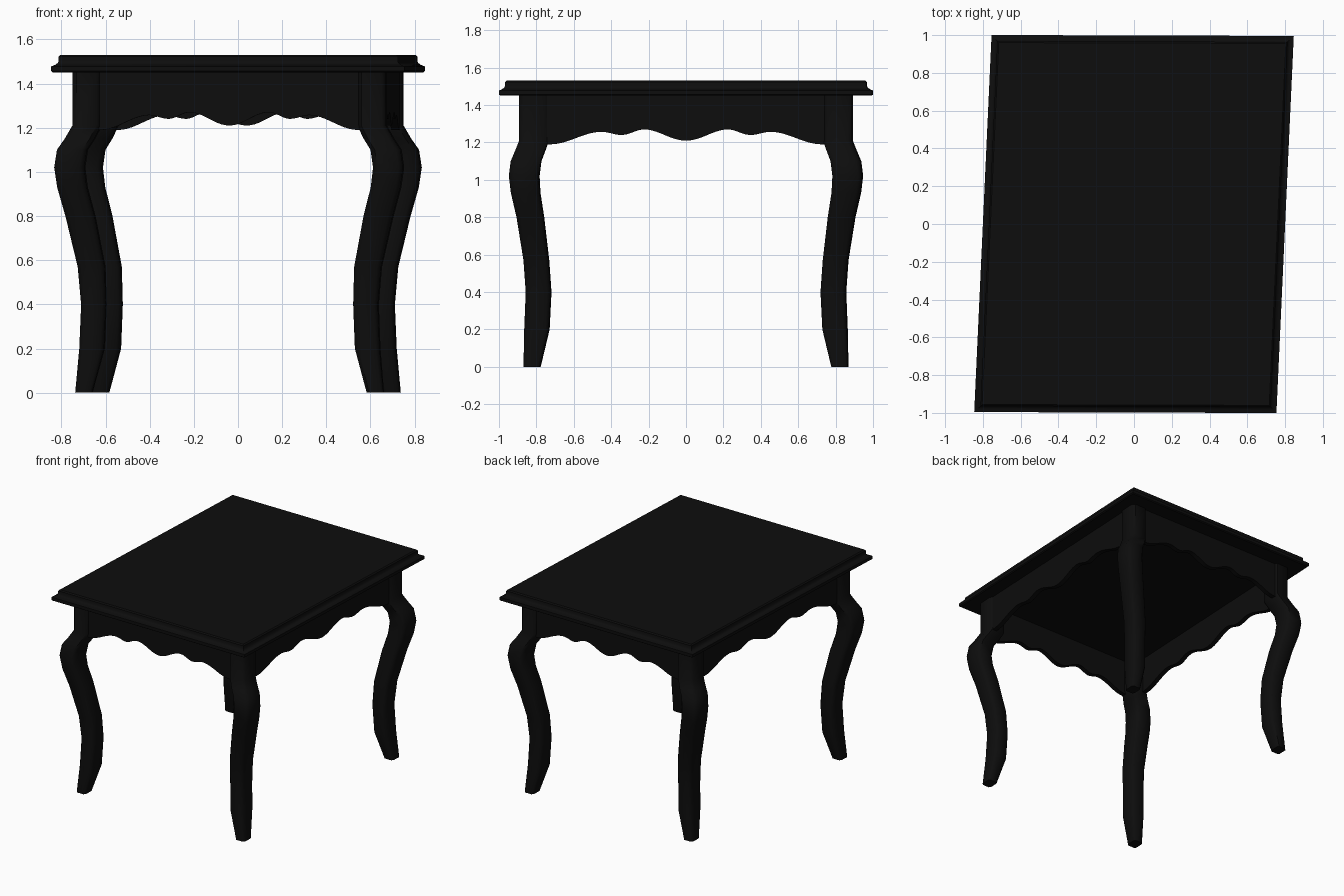
import bpy, bmesh
from math import cos, pi

if "Cube" in bpy.data.objects:
    bpy.data.objects.remove(bpy.data.objects["Cube"])

SHEAR = 0.046          # the plan is a slight parallelogram

black = bpy.data.materials.new("black_lacquer")
black.diffuse_color = (0.004, 0.004, 0.004, 1)
black.use_nodes = True
black.node_tree.nodes["Principled BSDF"].inputs["Base Color"].default_value = black.diffuse_color


def loft(name, rings, angle=0.6):
    """Skin a stack of equal-sized rings, cap both ends and skew the plan."""
    bm = bmesh.new()
    rows = [[bm.verts.new((x + SHEAR * y, y - 0.003 * x, z)) for x, y, z in r] for r in rings]
    n = len(rows[0])
    for a, b in zip(rows, rows[1:]):
        for i in range(n):
            j = (i + 1) % n
            bm.faces.new((a[i], a[j], b[j], b[i]))
    bm.faces.new(rows[0])
    bm.faces.new(rows[-1])
    bmesh.ops.recalc_face_normals(bm, faces=bm.faces)
    mesh = bpy.data.meshes.new(name)
    bm.to_mesh(mesh)
    bm.free()
    mesh.materials.append(black)
    ob = bpy.data.objects.new(name, mesh)
    bpy.context.collection.objects.link(ob)
    bpy.ops.object.select_all(action='DESELECT')
    ob.select_set(True)
    bpy.context.view_layer.objects.active = ob
    bpy.ops.object.shade_smooth_by_angle(angle=angle)
    return ob


# Table top: stepped edge moulding given as (inset, height)
edge = [(0.008, 1.45), (0, 1.456), (0, 1.478), (0.016, 1.484), (0.027, 1.492),
        (0.032, 1.50), (0.032, 1.522), (0.04, 1.53)]
loft("table_top", [[(sx * (0.80 - i), sy * (0.998 - i), z)
                    for sx, sy in ((-1, -1), (1, -1), (1, 1), (-1, 1))] for i, z in edge])

# Cabriole legs: height, centre x, centre y, half width x, half width y
leg = [(0, 0.660, 0.823, 0.038, 0.044),
       (0.2, 0.624, 0.797, 0.056, 0.066),
       (0.4, 0.616, 0.788, 0.056, 0.067),
       (0.57, 0.626, 0.800, 0.061, 0.067),
       (0.8, 0.675, 0.832, 0.066, 0.072),
       (0.93, 0.710, 0.857, 0.067, 0.077),
       (1.02, 0.722, 0.865, 0.068, 0.080),
       (1.1, 0.710, 0.855, 0.068, 0.080),
       (1.15, 0.677, 0.835, 0.067, 0.079),
       (1.21, 0.645, 0.812, 0.065, 0.078),
       (1.452, 0.645, 0.812, 0.065, 0.078)]
C = 0.7                # chamfered square section
section = [(1, C), (C, 1), (-C, 1), (-1, C), (-1, -C), (-C, -1), (C, -1), (1, -C)]
for fy, sy in (("front", -1), ("back", 1)):
    for fx, sx in (("left", -1), ("right", 1)):
        loft(f"{fy}_{fx}_leg", [[(sx * (cx + u * hx), sy * (cy + v * hy), z) for u, v in section]
                                for z, cx, cy, hx, hy in leg], 0.9)

# Scalloped aprons: low and high points of the bottom edge (half length)
scallop = [(0, 1.21), (0.225, 1.27), (0.345, 1.24), (0.45, 1.257), (0.73, 1.19), (0.81, 1.19)]


def bottom(t):
    t = abs(t)
    for (a, za), (b, zb) in zip(scallop, scallop[1:]):
        if t <= b:
            return za + (zb - za) * (1 - cos(pi * (t - a) / (b - a))) / 2
    return scallop[-1][1]


def apron(name, along_x, side, outer, thick=0.035):
    rings = []
    for k in range(-36, 37):
        t = k / 36 * 0.81
        z = bottom(t)
        pts = [(outer, z), (outer, 1.452), (outer - thick, 1.452), (outer - thick, z)]
        rings.append([(t * 0.8, side * d, h) if along_x else (side * d, t, h) for d, h in pts])
    loft(name, rings)


apron("front_apron", True, -1, 0.875)
apron("back_apron", True, 1, 0.875)
apron("left_apron", False, -1, 0.697)
apron("right_apron", False, 1, 0.697)
